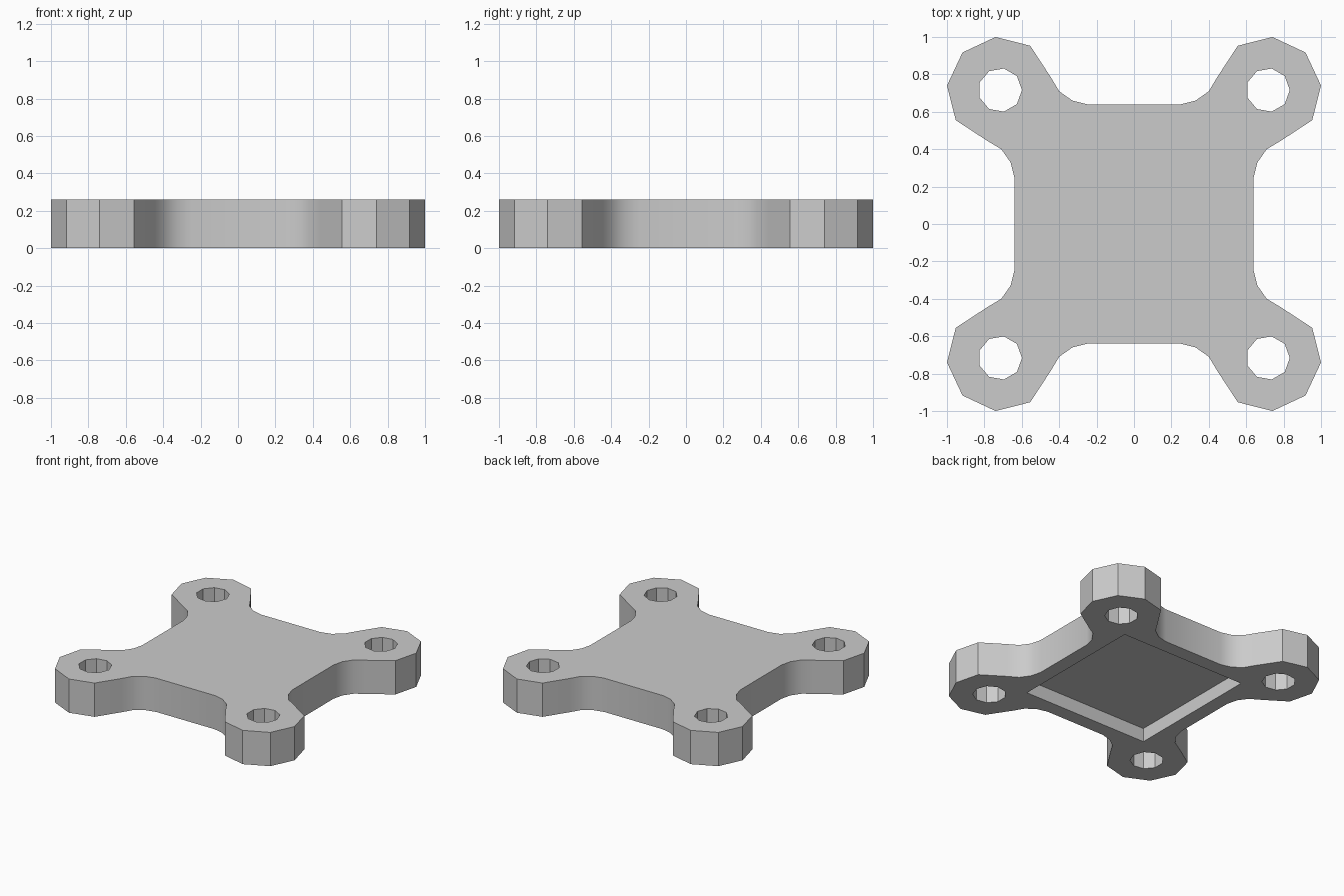
import bpy
import bmesh
from mathutils import Matrix

cube = bpy.data.objects.get("Cube")
if cube:
    bpy.data.objects.remove(cube, do_unlink=True)

HEIGHT = 0.26
HOLE_POS = 0.716
HOLE_RADIUS = 0.117
POCKET_HALF = 0.53
POCKET_DEPTH = 0.105

grey = bpy.data.materials.new("light grey")
grey.use_nodes = True
grey.diffuse_color = (0.6, 0.6, 0.6, 1)
grey.node_tree.nodes["Principled BSDF"].inputs["Base Color"].default_value = (0.6, 0.6, 0.6, 1)


def finish(bm, name):
    bmesh.ops.recalc_face_normals(bm, faces=bm.faces)
    mesh = bpy.data.meshes.new(name)
    bm.to_mesh(mesh)
    bm.free()
    mesh.materials.append(grey)
    obj = bpy.data.objects.new(name, mesh)
    bpy.context.collection.objects.link(obj)
    return obj


# Outline: half of one lug, mirrored over its diagonal, then turned to four corners
half = [(0.64, 0.25), (0.66, 0.33), (0.71, 0.40), (0.785, 0.445),
        (0.953, 0.555), (1.0, 0.74), (0.917, 0.917)]
corner = half + [(y, x) for x, y in reversed(half[:-1])]
outline = []
for turn in range(4):
    outline += corner
    corner = [(-y, x) for x, y in corner]

# Plate body
bm = bmesh.new()
base = bm.faces.new([bm.verts.new((x, y, 0)) for x, y in outline])
top = bmesh.ops.extrude_face_region(bm, geom=[base], use_keep_orig=True)
bmesh.ops.translate(bm, vec=(0, 0, HEIGHT),
                    verts=[v for v in top["geom"] if isinstance(v, bmesh.types.BMVert)])
plate = finish(bm, "mounting_plate")

# Cutter: nine-sided bolt holes and the shallow square pocket underneath
bm = bmesh.new()
for sx in (-1, 1):
    for sy in (-1, 1):
        ring = bmesh.ops.create_circle(bm, cap_ends=True, segments=9, radius=HOLE_RADIUS)
        # Circles start on the y axis; turn a corner towards +x
        bmesh.ops.rotate(bm, verts=ring["verts"], matrix=Matrix.Rotation(-1.5708, 3, "Z"))
        bmesh.ops.translate(bm, verts=ring["verts"],
                            vec=(sx * HOLE_POS, sy * HOLE_POS, -0.1))
solid = bmesh.ops.extrude_face_region(bm, geom=bm.faces[:], use_keep_orig=True)
bmesh.ops.translate(bm, vec=(0, 0, HEIGHT + 0.2),
                    verts=[v for v in solid["geom"] if isinstance(v, bmesh.types.BMVert)])
size = 2 * POCKET_HALF
bmesh.ops.create_cube(bm, size=1, matrix=Matrix.Diagonal((size, size, 2 * POCKET_DEPTH, 1)))
cutter = finish(bm, "hole_cutter")
cutter.hide_render = True

cut = plate.modifiers.new("Holes and pocket", "BOOLEAN")
cut.operation = "DIFFERENCE"
cut.solver = "EXACT"
cut.object = cutter

# Apply the cut, then smooth the shallow bends only
bpy.ops.object.select_all(action="DESELECT")
plate.select_set(True)
bpy.context.view_layer.objects.active = plate
bpy.ops.object.modifier_apply(modifier=cut.name)
bpy.data.objects.remove(cutter, do_unlink=True)
bpy.ops.object.shade_smooth_by_angle(angle=0.52)
